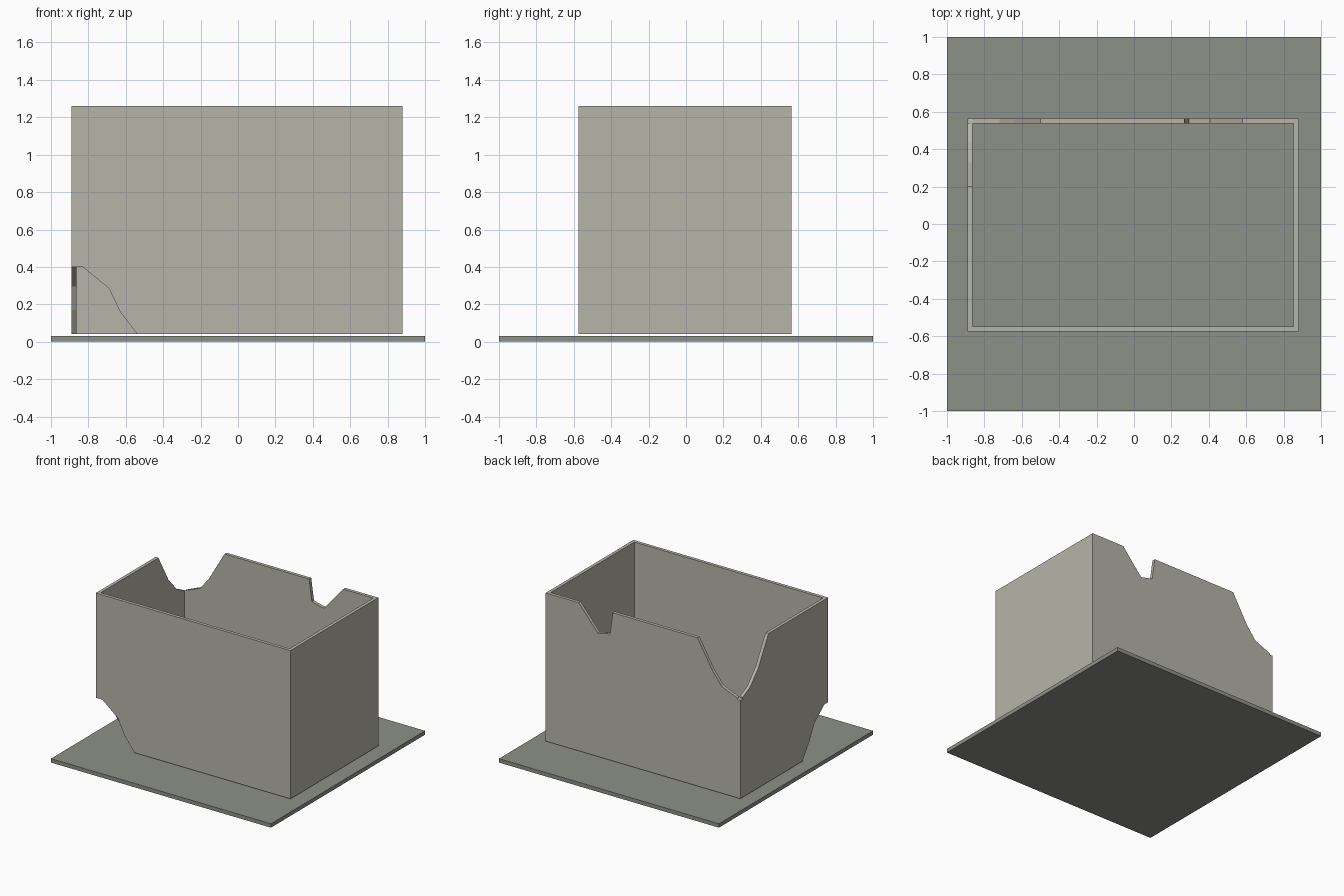
import bpy
import bmesh
from mathutils import Vector

cube = bpy.data.objects.get("Cube")
if cube:
    bpy.data.objects.remove(cube, do_unlink=True)


def material(name, rgb):
    mat = bpy.data.materials.new(name)
    mat.use_nodes = True
    mat.diffuse_color = (*rgb, 1)
    mat.node_tree.nodes["Principled BSDF"].inputs["Base Color"].default_value = (*rgb, 1)
    return mat


def prism(name, outline, axis, start, end, mat=None):
    """Extrude a (u, z) outline along x or y; u runs along the other axis."""
    bm = bmesh.new()
    place = {"x": lambda u, z: (start, u, z), "y": lambda u, z: (u, start, z)}[axis]
    face = bm.faces.new([bm.verts.new(place(u, z)) for u, z in outline])
    moved = bmesh.ops.extrude_face_region(bm, geom=[face])["geom"]
    step = Vector((end - start, 0, 0) if axis == "x" else (0, end - start, 0))
    bmesh.ops.translate(bm, vec=step, verts=[v for v in moved if isinstance(v, bmesh.types.BMVert)])
    bmesh.ops.recalc_face_normals(bm, faces=bm.faces[:])
    mesh = bpy.data.meshes.new(name)
    bm.to_mesh(mesh)
    bm.free()
    obj = bpy.data.objects.new(name, mesh)
    bpy.context.collection.objects.link(obj)
    if mat:
        mesh.materials.append(mat)
    return obj


def box(name, x0, x1, y0, y1, z0, z1, mat=None):
    return prism(name, [(x0, z0), (x1, z0), (x1, z1), (x0, z1)], "y", y0, y1, mat)


def cut(target, cutter):
    mod = target.modifiers.new("cut", "BOOLEAN")
    mod.operation = "DIFFERENCE"
    mod.solver = "EXACT"
    mod.object = cutter
    bpy.context.view_layer.objects.active = target
    bpy.ops.object.modifier_apply(modifier=mod.name)
    bpy.data.objects.remove(cutter, do_unlink=True)


stone = material("pale stone", (0.47, 0.46, 0.40))
ground = material("grey green slab", (0.27, 0.285, 0.25))

# Square ground slab
box("ground_slab", -1, 1, -1, 1, 0, 0.032, ground)

# Open shell of four thin walls
X0, X1, Y0, Y1, Z0, Z1 = -0.89, 0.88, -0.575, 0.565, 0.042, 1.26
T, OUT, TOP, LOW = 0.027, 0.05, Z1 + 0.1, Z0 - 0.1
walls = box("broken_walls", X0, X1, Y0, Y1, Z0, Z1, stone)
cut(walls, box("inside", X0 + T, X1 - T, Y0 + T, Y1 - T, LOW, TOP))

# Broken upper corner: back wall, then left-hand side wall
back = (Y1 - T - 0.001, Y1 + OUT)
side = (X0 - OUT, X0 + T + 0.001)
front = (Y0 - OUT, Y0 + T + 0.001)
cut(walls, prism("back_corner", [(-0.5, TOP), (-0.5, Z1), (-0.637, 1.025), (-0.72, 0.92),
                                 (X0, 0.85), (X0 - OUT, 0.85), (X0 - OUT, TOP)], "y", *back))
cut(walls, prism("side_corner", [(0.2, TOP), (0.2, Z1), (0.33, 1.03), (0.44, 0.91),
                                 (Y1, 0.85), (Y1 + OUT, 0.85), (Y1 + OUT, TOP)], "x", *side))

# Small notch in the back wall's top edge
cut(walls, prism("back_notch", [(0.27, TOP), (0.27, Z1), (0.295, 1.08), (0.405, 1.055),
                                (0.58, Z1), (0.58, TOP)], "y", *back))

# Broken lower corner: front wall, then left-hand side wall
cut(walls, prism("front_hole", [(-0.54, LOW), (-0.54, Z0), (-0.63, 0.16), (-0.69, 0.285),
                                (-0.83, 0.4), (X0 - OUT, 0.4), (X0 - OUT, LOW)], "y", *front))
cut(walls, prism("side_hole", [(-0.24, LOW), (-0.24, Z0), (-0.33, 0.17), (-0.395, 0.295),
                               (-0.525, 0.4), (Y0 - OUT, 0.4), (Y0 - OUT, LOW)], "x", *side))
